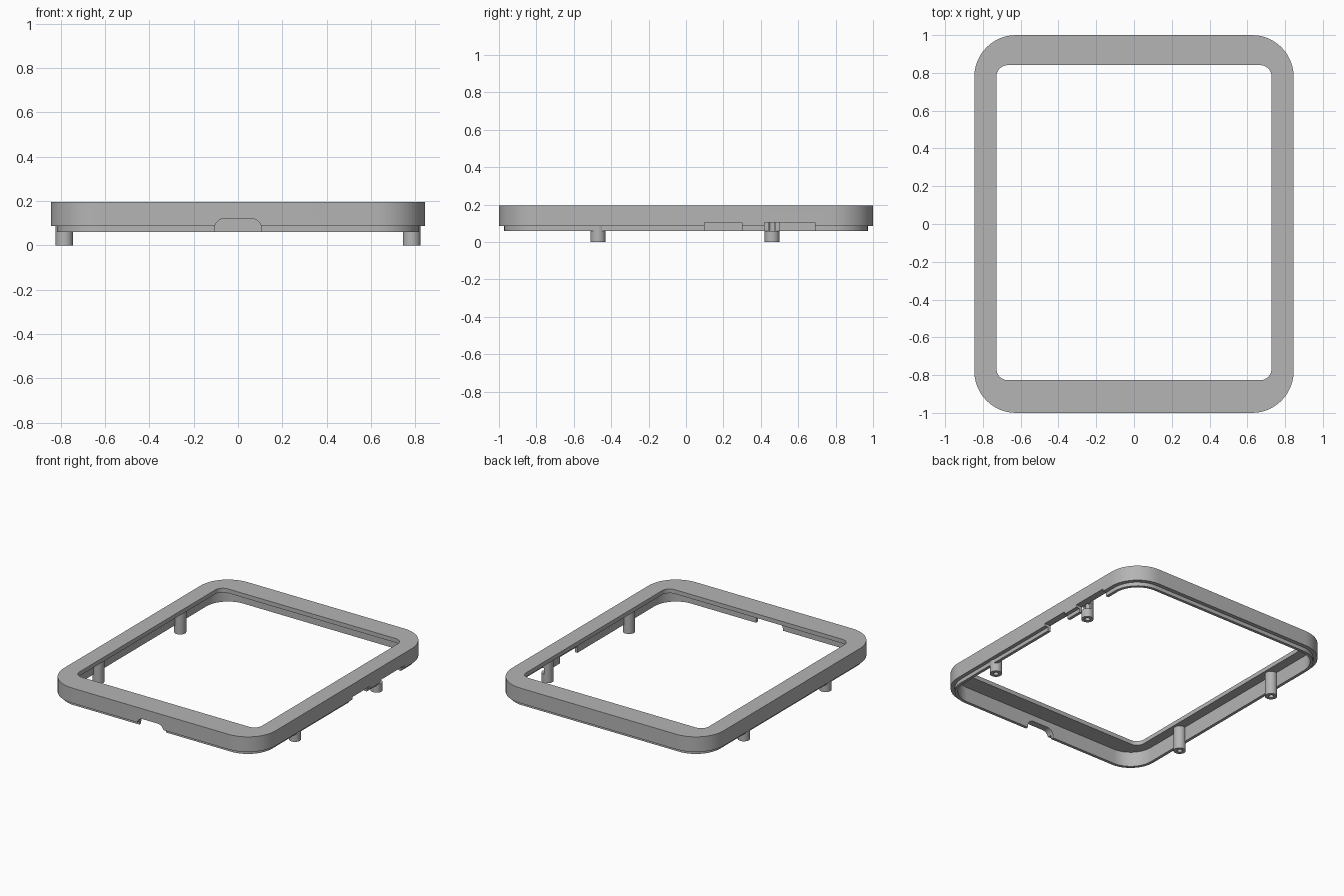
import bpy
import bmesh
from math import cos, sin, pi, radians

if "Cube" in bpy.data.objects:
    bpy.data.objects.remove(bpy.data.objects["Cube"])

GREY = bpy.data.materials.new("plain grey")
GREY.use_nodes = True
colour = (0.46, 0.46, 0.46, 1)
GREY.diffuse_color = colour
GREY.node_tree.nodes["Principled BSDF"].inputs["Base Color"].default_value = colour

TOP, CEILING, STEP, BOTTOM = 0.196, 0.166, 0.087, 0.06


def rounded_rect(hx, hy, r, steps=12):
    """Outline points of a rounded rectangle, counter-clockwise."""
    pts = []
    for q, (sx, sy) in enumerate([(1, 1), (-1, 1), (-1, -1), (1, -1)]):
        for i in range(steps + 1):
            a = (q + i / steps) * pi / 2
            pts.append((sx * (hx - r) + r * cos(a), sy * (hy - r) + r * sin(a)))
    return pts


def skin_rings(bm, rings):
    """Join equal rings of vertices into a closed band."""
    n = len(rings[0])
    for k, a in enumerate(rings):
        b = rings[(k + 1) % len(rings)]
        for i in range(n):
            j = (i + 1) % n
            bm.faces.new((a[i], a[j], b[j], b[i]))


def finish(name, bm):
    bmesh.ops.recalc_face_normals(bm, faces=bm.faces)
    mesh = bpy.data.meshes.new(name)
    bm.to_mesh(mesh)
    bm.free()
    mesh.materials.append(GREY)
    obj = bpy.data.objects.new(name, mesh)
    bpy.context.collection.objects.link(obj)
    return obj


def activate(obj):
    bpy.ops.object.select_all(action="DESELECT")
    obj.select_set(True)
    bpy.context.view_layer.objects.active = obj


def prism(name, outline, place, near, far):
    """Solid between two copies of an outline, set by a placing function."""
    bm = bmesh.new()
    ends = [[bm.verts.new(place(u, v, w)) for u, v in outline] for w in (near, far)]
    bm.faces.new(ends[0])
    bm.faces.new(ends[1])
    for i in range(len(outline)):
        j = (i + 1) % len(outline)
        bm.faces.new((ends[0][i], ends[0][j], ends[1][j], ends[1][i]))
    return finish(name, bm)


def cut(target, cutter):
    activate(target)
    mod = target.modifiers.new("cut", "BOOLEAN")
    mod.operation = "DIFFERENCE"
    mod.solver = "EXACT"
    mod.object = cutter
    bpy.ops.object.modifier_apply(modifier=mod.name)


# Frame: top plate, outer wall and inset lower lip in one closed section
section = [
    (0.728, 0.834, 0.06, TOP, 0.007),
    (0.845, 1.0, 0.22, TOP, 0),
    (0.845, 1.0, 0.22, STEP, 0),
    (0.818, 0.972, 0.193, STEP, 0),
    (0.818, 0.972, 0.193, BOTTOM, 0),
    (0.797, 0.951, 0.172, BOTTOM, 0),
    (0.797, 0.951, 0.172, CEILING, 0),
    (0.728, 0.834, 0.06, CEILING, 0.007),
]
bm = bmesh.new()
skin_rings(bm, [[bm.verts.new((x, y + dy, z)) for x, y in rounded_rect(hx, hy, r)]
                for hx, hy, r, z, dy in section])
frame = finish("frame", bm)

# Hollow mounting posts
posts = []
for side, sx in (("left", 1), ("right", -1)):
    for end, y in (("front", -0.47), ("back", 0.46)):
        bm = bmesh.new()
        circle = [(cos(i * pi / 16), sin(i * pi / 16)) for i in range(32)]
        rings = [[bm.verts.new((sx * 0.784 + r * c, y + r * s, z)) for c, s in circle]
                 for r, z in ((0.017, 0.15), (0.017, 0), (0.04, 0), (0.04, 0.18))]
        for a, b in zip(rings, rings[1:]):
            for i in range(32):
                j = (i + 1) % 32
                bm.faces.new((a[i], a[j], b[j], b[i]))
        bm.faces.new(rings[0])
        bm.faces.new(rings[-1])
        posts.append(finish(f"{end}_{side}_post", bm))

# Rounded notch through the front wall
notch = prism("notch_cutter", [(x, z + 0.062) for x, z in rounded_rect(0.107, 0.06, 0.05)],
              lambda u, v, w: (u, w, v), -1.1, -0.9)
cut(frame, notch)

# Two slots through the left wall, the rear one biting into a post
slots = []
for y0, y1 in ((0.1, 0.3), (0.42, 0.69)):
    box = [(y0, 0.03), (y1, 0.03), (y1, 0.105), (y0, 0.105)]
    slots.append(prism("slot_cutter", box, lambda u, v, w: (w, u, v), 0.785, 0.9))
    cut(frame, slots[-1])
rear_bite = prism("bite_cutter", [(0.4, BOTTOM), (0.7, BOTTOM), (0.7, 0.105), (0.4, 0.105)],
                  lambda u, v, w: (w, u, v), 0.785, 0.9)
cut(posts[1], rear_bite)

for helper in [notch, rear_bite] + slots:
    bpy.data.objects.remove(helper)

# Smooth curves with crisp edges
for obj in [frame] + posts:
    activate(obj)
    bpy.ops.object.shade_smooth_by_angle(angle=radians(30))
